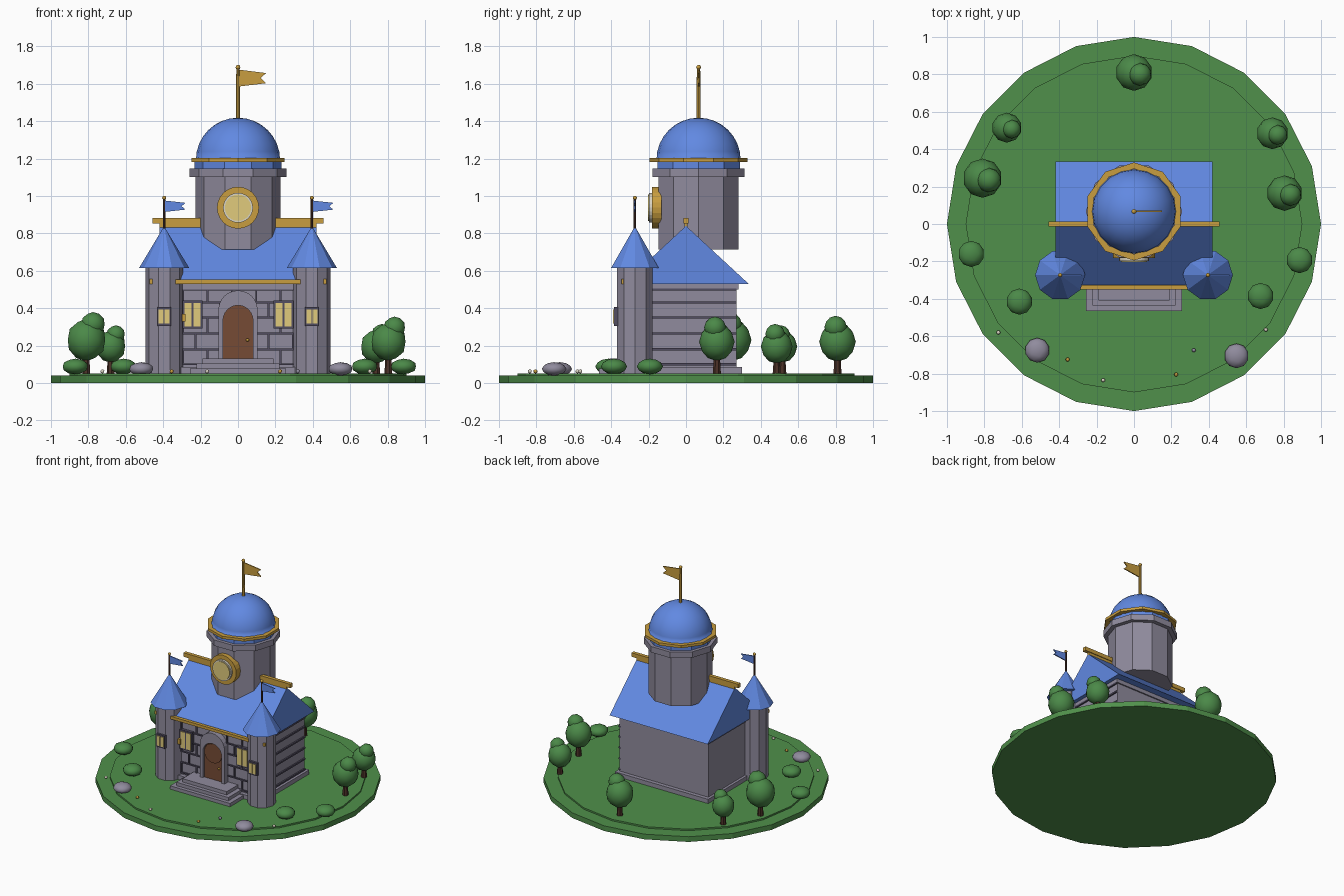
import bpy, bmesh, math
from mathutils import Vector

if "Cube" in bpy.data.objects:
    bpy.data.objects.remove(bpy.data.objects["Cube"])


def material(name, r, g, b):
    m = bpy.data.materials.new(name)
    m.use_nodes = True
    m.diffuse_color = (r, g, b, 1)
    m.node_tree.nodes["Principled BSDF"].inputs["Base Color"].default_value = (r, g, b, 1)
    return m


GRASS = material("grass green", .08, .28, .07)
LEAF = material("leaf green", .07, .25, .065)
BLUE = material("roof blue", .12, .25, .76)
STONE = material("stone grey", .28, .26, .34)
GOLD = material("gold", .58, .34, .05)
GLOW = material("window yellow", .75, .6, .2)
WOOD = material("door brown", .18, .07, .035)
DARK = material("dark mortar", .085, .075, .12)
CREAM = material("cream", .7, .66, .55)
POLE = material("dark wood", .07, .03, .02)


def finish(bm, name, mat, smooth=False):
    bmesh.ops.recalc_face_normals(bm, faces=bm.faces)
    me = bpy.data.meshes.new(name)
    bm.to_mesh(me)
    bm.free()
    me.materials.append(mat)
    if smooth:
        me.shade_smooth()
    ob = bpy.data.objects.new(name, me)
    bpy.context.collection.objects.link(ob)
    return ob


def box(name, mat, x, y, z):
    """Box from (low, high) ranges."""
    bm = bmesh.new()
    bmesh.ops.create_cube(bm, size=1)
    for v in bm.verts:
        v.co = Vector([(a + b) / 2 + c * (b - a) for (a, b), c in zip((x, y, z), v.co)])
    return finish(bm, name, mat)


def round_part(name, mat, x, y, z0, z1, r0, r1=None, sides=10):
    """Upright cylinder or cone with a vertex towards +y."""
    bm = bmesh.new()
    bmesh.ops.create_cone(bm, cap_ends=True, segments=sides, radius1=r0,
                          radius2=r0 if r1 is None else r1, depth=z1 - z0)
    for v in bm.verts:
        v.co = Vector((-v.co.y + x, v.co.x + y, v.co.z + (z0 + z1) / 2))
    return finish(bm, name, mat)


def ball(name, mat, x, y, z, r, height=1, detail=2, smooth=True):
    bm = bmesh.new()
    bmesh.ops.create_icosphere(bm, subdivisions=detail, radius=r)
    for v in bm.verts:
        v.co = Vector((x + v.co.x, y + v.co.y, z + v.co.z * height))
    return finish(bm, name, mat, smooth)


def prism(name, mat, profile, low, high, along="y"):
    """Extrude a 2D profile along y (points are x, z) or x (points are y, z)."""
    bm = bmesh.new()
    pts = [(p, low, q) if along == "y" else (low, p, q) for p, q in profile]
    face = bm.faces.new([bm.verts.new(p) for p in pts])
    ext = bmesh.ops.extrude_face_region(bm, geom=[face])["geom"]
    shift = (0, high - low, 0) if along == "y" else (high - low, 0, 0)
    bmesh.ops.translate(bm, vec=shift, verts=[g for g in ext if isinstance(g, bmesh.types.BMVert)])
    return finish(bm, name, mat)


def arc(r, z, turn=math.pi, n=12):
    return [(r * math.cos(turn * i / n), z + r * math.sin(turn * i / n)) for i in range(n + 1)]


def disc(name, mat, r, z, low, high):
    return prism(name, mat, arc(r, z, 2 * math.pi, 24)[:-1], low, high)


def ring(name, mat, y, outer, inner, z0, z1):
    """Flat ten-sided band around the keep."""
    bm = bmesh.new()
    loops = []
    for r, z in ((outer, z0), (outer, z1), (inner, z1), (inner, z0)):
        loops.append([bm.verts.new((r * math.sin(math.tau * i / 10),
                                    y + r * math.cos(math.tau * i / 10), z)) for i in range(10)])
    for k in range(4):
        a, b = loops[k], loops[(k + 1) % 4]
        for i in range(10):
            j = (i + 1) % 10
            bm.faces.new((a[i], a[j], b[j], b[i]))
    return finish(bm, name, mat)


def flag(name, mat, x, y, z, length, h):
    """Swallow-tailed flag flying towards +x."""
    prism(name, mat, [(x, z), (x, z + h), (x + length, z + h * .8),
                      (x + length * .8, z + h * .5), (x + length, z + h * .2)],
          y - .004, y + .004)


def window(name, x, y, z0, z1, w):
    """Dark frame with two bright panes, front at -y."""
    box(name + "_frame", DARK, (x - w, x + w), (y, y + .03), (z0, z1))
    for s in (-1, 1):
        c = x + s * w * .45
        box(name + "_pane", GLOW, (c - w * .36, c + w * .36), (y - .005, y + .01), (z0 + .012, z1 - .012))


# Ground
G = .052
round_part("ground_base", GRASS, 0, 0, 0, .04, 1, sides=20)
round_part("ground_top", GRASS, 0, 0, .04, G, .9, sides=20)

# Hall
box("hall_plinth", STONE, (-.4, .4), (-.3, .3), (G, .085))
box("hall_walls", STONE, (-.38, .38), (-.27, .27), (G, .53))
box("hall_cornice", STONE, (-.39, .39), (-.28, .28), (.5, .53))
prism("hall_roof", BLUE, [(-.335, .53), (.335, .53), (0, .84)], -.42, .42, "x")
box("ridge_beam", GOLD, (-.457, .457), (-.014, .014), (.852, .882))
box("ridge_support", GOLD, (-.42, .42), (-.008, .008), (.83, .855))
box("eave_trim", GOLD, (-.335, .335), (-.35, -.325), (.53, .552))

# Mortar courses on the front and one side, with staggered joints
courses = [.1, .18, .265, .35, .43, .5]
for i, z in enumerate(courses):
    box("front_course", DARK, (-.33, .33), (-.279, -.26), (z - .005, z + .005))
    box("side_course", DARK, (.37, .391), (-.2, .27), (z - .006, z + .006))
    if i:
        for k in range(-2, 4):
            x = (k - (.25 if i % 2 else .75)) * .13
            box("front_joint", DARK, (x - .005, x + .005), (-.279, -.26), (courses[i - 1], z))

# Steps, door and arch
for i in range(3):
    w, y, z = .257 - .034 * i, -.465 + .028 * i, G + .026 * i
    box("step", STONE, (-w, w), (y, -.27), (z, z + .026))
prism("door_arch", STONE, [(.105, .12)] + arc(.105, .39) + [(-.105, .12), (-.08, .12)]
      + arc(.08, .335)[::-1] + [(.08, .12)], -.315, -.265)
prism("door", WOOD, [(.082, .12)] + arc(.082, .335) + [(-.082, .12)], -.298, -.265)
disc("door_panel", WOOD, .074, .335, -.306, -.29)
ball("door_knob", GOLD, .05, -.305, .23, .009)

# Corner turrets and front windows
for s, side in ((1, "left"), (-1, "right")):
    x, y = s * .395, -.273
    window(side + "_hall_window", s * .243, -.292, .29, .44, .053)
    round_part(side + "_turret", STONE, x, y, G, .62, .1)
    round_part(side + "_turret_roof", BLUE, x, y, .615, .838, .134, 0)
    window(side + "_turret_window", x, -.385, .305, .405, .036)
    round_part(side + "_flagpole", POLE, x, y, .81, .985, .007, sides=8)
    ball(side + "_flagpole_ball", GOLD, x, y, .99, .011)
    flag(side + "_flag", BLUE, x + .005, y, .915, .11, .06)
    box(side + "_turret_stud", GOLD, (x + s * .06, x + s * .078), (-.345, -.31), (.53, .555))
box("wall_lantern", GOLD, (-.3, -.28), (-.31, -.28), (.33, .37))

# Keep and dome
KY = .067
round_part("keep", STONE, 0, KY, .713, 1.105, .226)
round_part("keep_collar", STONE, 0, KY, 1.1, 1.146, .258)
round_part("dome_band", BLUE, 0, KY, 1.146, 1.19, .232)
ring("dome_ring", GOLD, KY, .262, .228, 1.182, 1.202)
bm = bmesh.new()
bmesh.ops.create_uvsphere(bm, u_segments=20, v_segments=16, radius=.225)
bmesh.ops.bisect_plane(bm, geom=bm.verts[:] + bm.edges[:] + bm.faces[:], plane_co=(0, 0, 0),
                       plane_no=(0, 0, -1), clear_outer=True)
bmesh.ops.translate(bm, verts=bm.verts, vec=(0, KY, 1.193))
finish(bm, "dome", BLUE, True)
round_part("dome_pole", GOLD, 0, KY, 1.4, 1.685, .012, .009, sides=8)
ball("dome_pole_ball", GOLD, 0, KY, 1.688, .013)
flag("dome_flag", GOLD, .005, KY, 1.585, .145, .09)

# Clock
disc("clock_rim", GOLD, .112, .937, -.182, -.13)
disc("clock_ring", CREAM, .08, .937, -.198, -.15)
disc("clock_face", GLOW, .07, .937, -.204, -.15)

# Trees: position, crown height and crown radius
for x, y, z, r in ((0, .81, .22, .098), (-.68, .515, .195, .08), (-.81, .245, .23, .105),
                   (.74, .485, .195, .085), (.805, .165, .22, .095)):
    round_part("tree_trunk", POLE, x, y, G, z - r * .7, .022, .016, sides=7)
    ball("tree_crown", LEAF, x, y, z, r, 1.08)
    ball("tree_top", LEAF, x + r * .33, y - r * .1, z + r * .8, r * .62)

# Bushes, rocks and pebbles
for x, y in ((-.87, -.16), (-.613, -.415), (.677, -.385), (.885, -.193)):
    ball("bush", LEAF, x, y, .088, .07, .6)
for x, y in ((-.517, -.675), (.548, -.705)):
    ball("rock", STONE, x, y, .075, .066, .55)
for x, y, mat in ((-.725, -.58, CREAM), (-.355, -.725, GOLD), (-.165, -.835, CREAM),
                  (.225, -.805, GOLD), (.32, -.675, STONE), (.705, -.565, CREAM)):
    ball("flower", mat, x, y, .062, .012, detail=1)
